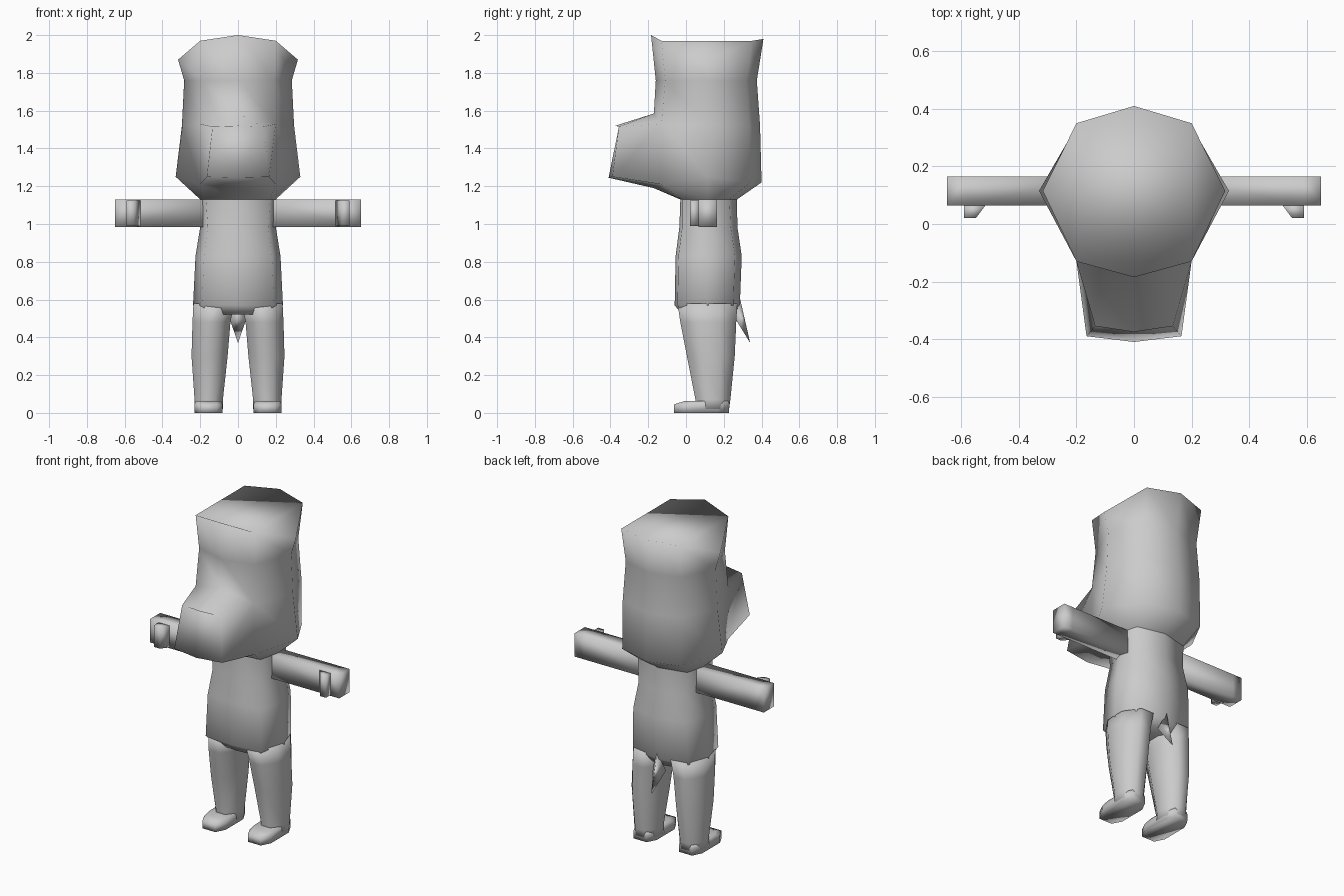
import bpy, bmesh

if "Cube" in bpy.data.objects:
    bpy.data.objects.remove(bpy.data.objects["Cube"])

grey = bpy.data.materials.new("plain_grey")
grey.diffuse_color = (0.6, 0.6, 0.6, 1)
grey.use_nodes = True
grey.node_tree.nodes["Principled BSDF"].inputs["Base Color"].default_value = grey.diffuse_color


def finish(bm, name):
    """Weld, orient and smooth a mesh, then add it to the scene."""
    bmesh.ops.remove_doubles(bm, verts=bm.verts, dist=0.0005)
    bmesh.ops.recalc_face_normals(bm, faces=bm.faces)
    for f in bm.faces:
        f.smooth = True
    me = bpy.data.meshes.new(name)
    bm.to_mesh(me)
    bm.free()
    me.materials.append(grey)
    ob = bpy.data.objects.new(name, me)
    bpy.context.collection.objects.link(ob)
    return ob


def loft(bm, rings, cap_start=True, cap_end=True, skip=()):
    """Bridge closed rings of equal length; skip holds (band, side) pairs left open."""
    vs = [[bm.verts.new(p) for p in r] for r in rings]
    n = len(vs[0])
    for i in range(len(vs) - 1):
        for j in range(n):
            if (i, j) not in skip:
                k = (j + 1) % n
                bm.faces.new((vs[i][j], vs[i][k], vs[i + 1][k], vs[i + 1][j]))
    if cap_start:
        bm.faces.new(vs[0])
    if cap_end:
        bm.faces.new(vs[-1])


def mirror_ring(half):
    """Five points from front centre to back centre become an eight-point ring."""
    return half + [(-x, y, z) for x, y, z in half[3:0:-1]]


def oct_ring(x0, x1, y0, y1, z, c=0.3):
    """Chamfered rectangle at height z."""
    a, b = (x1 - x0) * c, (y1 - y0) * c
    return [(x0 + a, y0, z), (x1 - a, y0, z), (x1, y0 + b, z), (x1, y1 - b, z),
            (x1 - a, y1, z), (x0 + a, y1, z), (x0, y1 - b, z), (x0, y0 + b, z)]


# head: front, front corner, side, back corner, back
top = [(0, -.185, 2.0), (.2, -.13, 1.97), (.317, .115, 1.87), (.2, .35, 1.97), (0, .41, 1.98)]
brow = [(0, -.16, 1.76), (.19, -.11, 1.76), (.285, .115, 1.76), (.19, .32, 1.76), (0, .375, 1.76)]
cheek = [(0, -.17, 1.585), (.2, -.13, 1.53), (.297, .115, 1.52), (.2, .335, 1.52), (0, .392, 1.52)]
jaw = [(0, -.17, 1.19), (.2, -.13, 1.21), (.33, .115, 1.25), (.2, .34, 1.22), (0, .4, 1.22)]
neck = [(0, -.03, 1.13), (.17, -.02, 1.13), (.2, .115, 1.13), (.17, .23, 1.13), (0, .27, 1.13)]
bm = bmesh.new()
loft(bm, [mirror_ring(h) for h in (top, brow, cheek, jaw, neck)],
     cap_end=False, skip={(2, 0), (2, 7)})


# muzzle, welded into the opening in the front of the head
def muzzle_ring(tc, ts, bs, bc):
    flip = lambda p: (-p[0], p[1], p[2])
    return [tc, ts, bs, bc, flip(bs), flip(ts)]


loft(bm, [muzzle_ring(cheek[0], cheek[1], jaw[1], jaw[0]),
          muzzle_ring((0, -.375, 1.52), (.135, -.355, 1.515),
                      (.165, -.39, 1.25), (0, -.41, 1.245))], cap_start=False)
finish(bm, "head")


# torso with a slightly overhanging hem
def torso_half(w, front, back, z, corner=.8):
    return [(0, front, z), (w * corner, front + .015, z), (w, .115, z),
            (w * corner, back - .035, z), (0, back, z)]


bm = bmesh.new()
loft(bm, [mirror_ring(h) for h in (
    neck, torso_half(.2, -.035, .272, .985), torso_half(.225, -.055, .295, .83),
    torso_half(.238, -.06, .285, .57), torso_half(.19, -.02, .25, .52))], cap_start=False)
finish(bm, "torso")

# tail spike
bm = bmesh.new()
tip = bm.verts.new((0, .34, .37))
base = [bm.verts.new(p) for p in ((0, .285, .61), (-.045, .26, .5), (.045, .26, .5))]
bm.faces.new(base)
for i in range(3):
    bm.faces.new((base[i], base[(i + 1) % 3], tip))
finish(bm, "tail")

for s, side in ((1, "right"), (-1, "left")):
    def sided(ring):
        return [(s * x, y, z) for x, y, z in ring]

    # leg
    bm = bmesh.new()
    loft(bm, [sided(r) for r in (
        oct_ring(.02, .236, -.045, .272, .58), oct_ring(.04, .241, -.03, .266, .48),
        oct_ring(.055, .246, .005, .258, .3), oct_ring(.08, .23, .05, .235, .07),
        oct_ring(.08, .23, .05, .228, .02))])
    finish(bm, side + "_leg")

    # foot
    bm = bmesh.new()
    loft(bm, [sided(r) for r in (
        oct_ring(.082, .23, -.063, .227, 0, .2), oct_ring(.082, .23, -.063, .23, .045, .2),
        oct_ring(.09, .225, -.01, .225, .062, .2))])
    finish(bm, side + "_foot")

    # arm
    bm = bmesh.new()
    loft(bm, [[(s * x, y, z) for y, z in
               ((.065, .985), (.165, .985), (.165, 1.13), (.065, 1.13))]
              for x in (.15, .59, .65)])
    finish(bm, side + "_arm")

    # thumb
    bm = bmesh.new()
    outline = ((.515, .066), (.55, .02), (.59, .02), (.59, .066))
    loft(bm, [[(s * x, y, z) for x, y in outline] for z in (.99, 1.125)])
    finish(bm, side + "_thumb")
